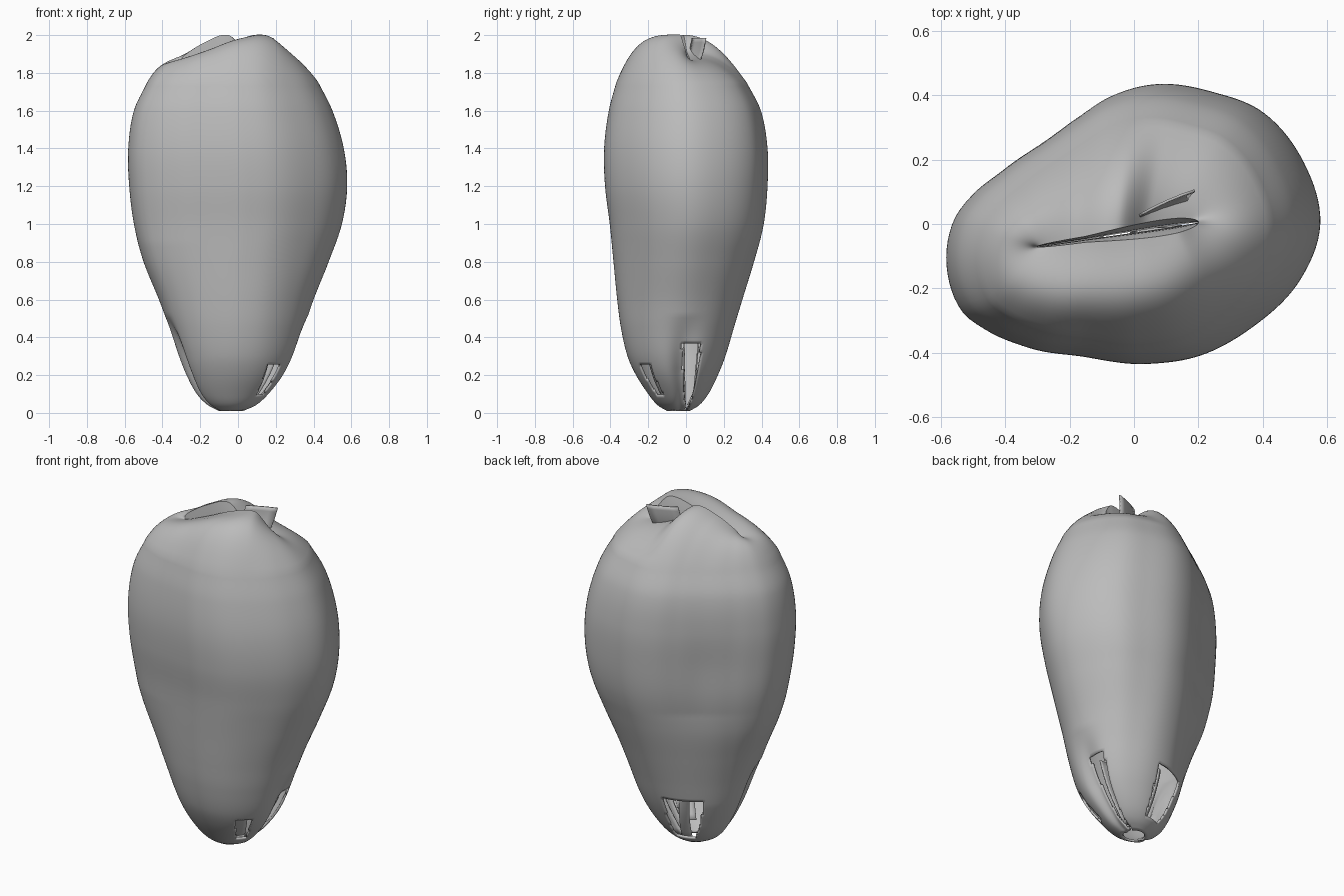
import bpy, bmesh, math
from mathutils import Vector

if "Cube" in bpy.data.objects:
    bpy.data.objects.remove(bpy.data.objects["Cube"], do_unlink=True)

mat = bpy.data.materials.new("matte grey")
mat.use_nodes = True
GREY = (0.5, 0.5, 0.5, 1)
mat.diffuse_color = GREY
mat.node_tree.nodes["Principled BSDF"].inputs["Base Color"].default_value = GREY


def curve(points, t, col=1):
    """Smooth interpolation through rows sorted by their first value."""
    i = 0
    while i < len(points) - 2 and t > points[i + 1][0]:
        i += 1
    a, b = points[i], points[i + 1]
    p, q = points[max(i - 1, 0)], points[min(i + 2, len(points) - 1)]
    h = b[0] - a[0]
    u = min(max((t - a[0]) / h, 0), 1)
    ma = (b[col] - p[col]) / (b[0] - p[0]) * h
    mb = (q[col] - a[col]) / (q[0] - a[0]) * h
    return ((2*u**3 - 3*u*u + 1) * a[col] + (u**3 - 2*u*u + u) * ma
            + (3*u*u - 2*u**3) * b[col] + (u**3 - u*u) * mb)


def bump(v, centre, width):
    return math.exp(-((v - centre) / width) ** 2)


def finish(name, bm, thickness):
    bmesh.ops.recalc_face_normals(bm, faces=bm.faces)
    me = bpy.data.meshes.new(name)
    bm.to_mesh(me)
    bm.free()
    ob = bpy.data.objects.new(name, me)
    bpy.context.collection.objects.link(ob)
    me.materials.append(mat)
    mod = ob.modifiers.new("wall", "SOLIDIFY")
    mod.thickness = thickness
    mod.offset = -1
    bpy.ops.object.select_all(action="DESELECT")
    bpy.context.view_layer.objects.active = ob
    ob.select_set(True)
    bpy.ops.object.shade_smooth_by_angle(angle=math.radians(50))


# Widest outline seen from above, turned into radius by angle
OUTLINE = [(.58, 0), (.53, .19), (.4, .35), (.25, .41), (.08, .435), (-.06, .4),
           (-.17, .333), (-.28, .26), (-.41, .17), (-.5, .095), (-.56, .01),
           (-.58, -.13), (-.535, -.265), (-.46, -.325), (-.33, -.38),
           (-.15, -.41), (.05, -.432), (.2, -.41), (.37, -.32), (.52, -.17)]
polar = sorted((math.atan2(y, x) % math.tau, math.hypot(x, y)) for x, y in OUTLINE)
polar = ([(a - math.tau, r) for a, r in polar[-3:]] + polar
         + [(a + math.tau, r) for a, r in polar[:3]])

# Height, then left and right limits, then front and back limits
BODY = [(.01, -.10, .03, -.10, .02), (.04, -.16, .10, -.15, .07),
        (.1, -.22, .17, -.20, .12), (.2, -.275, .25, -.265, .17),
        (.3, -.315, .30, -.31, .21), (.45, -.365, .35, -.345, .255),
        (.6, -.42, .40, -.365, .30), (.8, -.50, .48, -.385, .36),
        (1.0, -.55, .55, -.405, .41), (1.2, -.575, .578, -.43, .43),
        (1.4, -.58, .56, -.435, .43), (1.6, -.55, .50, -.41, .395),
        (1.75, -.48, .425, -.37, .32)]
FRONT_LIP = [(-.3, 1.85), (-.15, 1.91), (0, 1.975), (.13, 2.0), (.2, 1.93)]
BACK_LIP = [(-.3, 1.885), (-.18, 1.96), (-.05, 2.0), (.04, 1.91), (.2, 1.86)]
N, ROWS, TOP = 144, 100, 16


def body_point(a, z):
    x0, x1, y0, y1 = (curve(BODY, z, c) for c in (1, 2, 3, 4))
    r = curve(polar, a)
    low = min(max((.9 - z) / .6, 0), 1) * .7
    ux = (1 - low) * r * math.cos(a) / .58 + low * math.cos(a)
    uy = (1 - low) * r * math.sin(a) / .434 + low * math.sin(a)
    deg = math.degrees(a)
    fade = min(max((.52 - z) / .3, 0), 1)
    # Creases that divide the lower lobes, and a soft hollow at the back
    k = 1 - .16 * fade * (bump(deg, 6, 12) + bump(deg, 366, 12))
    k -= .2 * fade * bump(deg, 197, 8)
    k -= .04 * bump(deg, 145, 22) * bump(z, 1.15, .25)
    return Vector(((x0 + x1) / 2 + ux * k * (x1 - x0) / 2,
                   (y0 + y1) / 2 + uy * k * (y1 - y0) / 2, z))


def lip_point(a, squeeze=1):
    x = -.05 + .25 * math.cos(a)
    gap = .01 + .025 * min(max((x + .15) / .3, 0), 1)
    y = -.025 + .15 * x + gap * squeeze * math.sin(a)
    w = .5 - .5 * math.tanh(math.sin(a) * 4)
    return Vector((x, y, w * curve(FRONT_LIP, x) + (1 - w) * curve(BACK_LIP, x)))


def opening(p):
    """True where the shell is broken open near its foot."""
    deg = math.degrees(math.atan2(p.y, p.x))
    slit = -4 < deg < 16 and p.z < .36
    back = 88 < deg < 148 and .07 < p.z < .335
    front = -58 < deg < -40 and .09 < p.z < .26
    return slit or back or front


# Pod shell: body rings, domed crown, then lips rolled inward
bm = bmesh.new()
angles = [math.tau * i / N for i in range(N)]
rings = []
for j in range(ROWS):
    z = .01 + 1.74 * (j / (ROWS - 1)) ** 1.15
    rings.append([body_point(a, z) for a in angles])
for j in range(1, TOP + 1):
    s = j / TOP
    ring = []
    for a in angles:
        base, lip = body_point(a, 1.75), lip_point(a)
        p = base.lerp(lip, s)
        swell = .1 * max(-math.sin(a), 0) ** 2 + .025 * max(-math.cos(a), 0) ** 2
        p.z = (1.75 + (lip.z - 1.75) * (1 - (1 - s) ** 2.2)
               + swell * math.sin(math.pi * s) * (1 - s))
        ring.append(p)
    rings.append(ring)
for drop, squeeze in ((.03, .7), (.08, .3), (.14, .1)):
    rings.append([lip_point(a, squeeze) - Vector((0, 0, drop)) for a in angles])
grid = [[bm.verts.new(p) for p in ring] for ring in rings]
for lower, upper in zip(grid, grid[1:]):
    for i in range(N):
        k = (i + 1) % N
        quad = (lower[i], lower[k], upper[k], upper[i])
        if not opening(sum((v.co for v in quad), Vector()) / 4):
            bm.faces.new(quad)
bmesh.ops.delete(bm, geom=[v for v in bm.verts if not v.link_faces], context="VERTS")
finish("pod_shell", bm, .012)


def flap(name, bottom, top, across, bow):
    """A thin bent strip between two points."""
    bm = bmesh.new()
    b, t, w, o = map(Vector, (bottom, top, across, bow))
    rows = []
    for j in range(9):
        s = j / 8
        c = b.lerp(t, s) + o * math.sin(math.pi * s)
        rows.append([bm.verts.new(c + w * u + o * .4 * (1 - u * u)) for u in (-1, -.5, 0, .5, 1)])
    for r0, r1 in zip(rows, rows[1:]):
        for i in range(4):
            bm.faces.new((r0[i], r0[i + 1], r1[i + 1], r1[i]))
    finish(name, bm, .008)


# Curled leaf in the crown, and torn strips inside the lower openings
flap("crown_leaf", (.07, .0, 1.80), (.11, .065, 1.985), (.08, .035, 0), (0, .012, 0))
flap("slit_front_strip", (.03, -.01, .04), (.19, -.015, .37), (.04, 0, 0), (.02, 0, 0))
flap("slit_back_strip", (.02, .04, .04), (.18, .07, .37), (.04, 0, 0), (.02, 0, 0))
flap("front_strip", (.05, -.09, .07), (.13, -.17, .28), (.035, .03, 0), (.01, -.01, 0))
flap("back_strip", (-.03, .03, .04), (-.08, .12, .36), (.02, .02, 0), (0, .02, 0))
